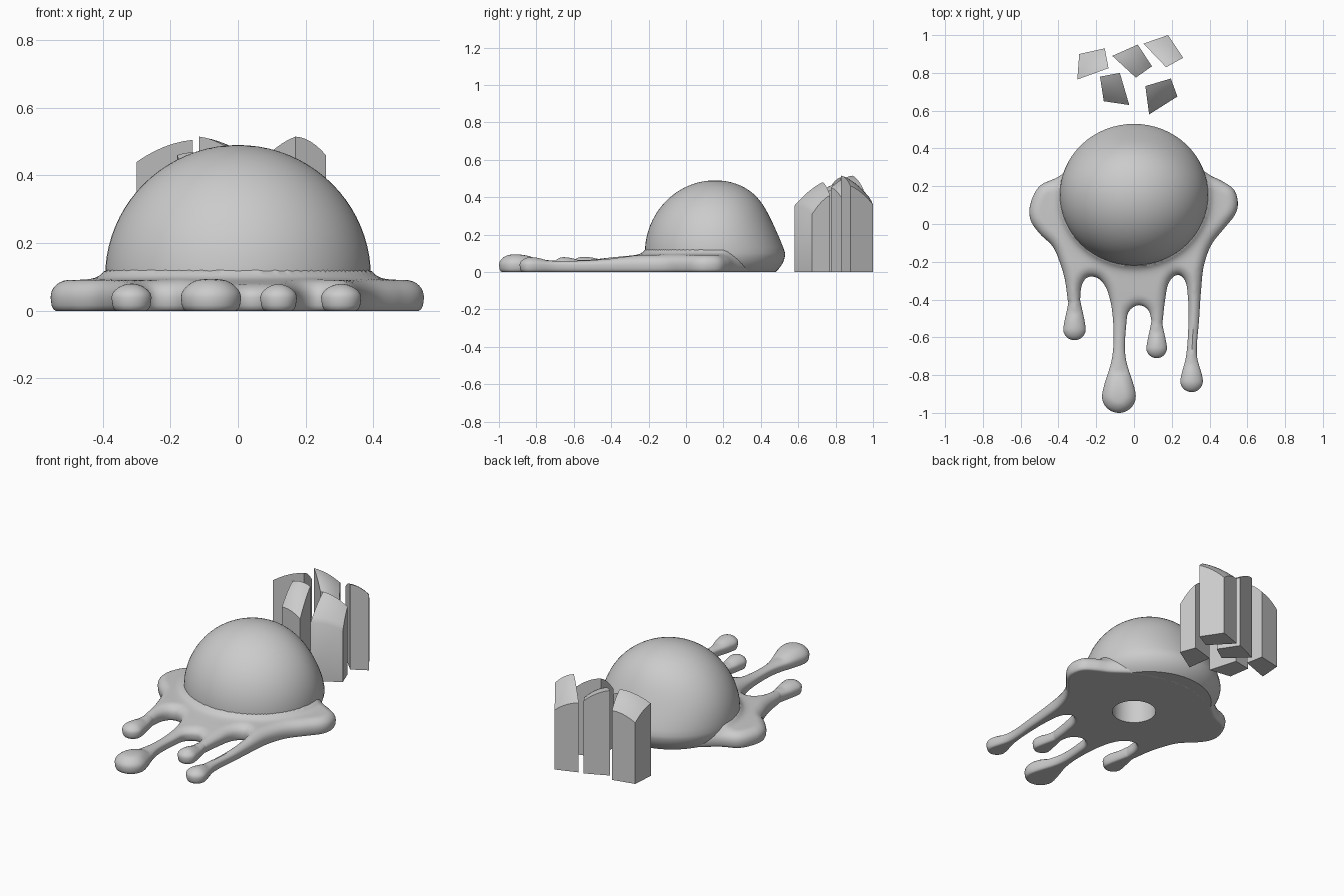
import bpy
import bmesh
import math
from mathutils import Vector, Matrix
from mathutils.kdtree import KDTree
from mathutils.geometry import delaunay_2d_cdt, interpolate_bezier

if "Cube" in bpy.data.objects:
    bpy.data.objects.remove(bpy.data.objects["Cube"])

grey = bpy.data.materials.new("plain grey")
grey.use_nodes = True
grey.diffuse_color = (0.6, 0.6, 0.6, 1)
shader = next(n for n in grey.node_tree.nodes if n.type == 'BSDF_PRINCIPLED')
shader.inputs["Base Color"].default_value = grey.diffuse_color


def make_object(name, bm):
    bmesh.ops.recalc_face_normals(bm, faces=bm.faces[:])
    mesh = bpy.data.meshes.new(name)
    bm.to_mesh(mesh)
    bm.free()
    mesh.materials.append(grey)
    obj = bpy.data.objects.new(name, mesh)
    bpy.context.collection.objects.link(obj)
    return obj


def shade_smooth(obj):
    bpy.ops.object.select_all(action='DESELECT')
    obj.select_set(True)
    bpy.context.view_layer.objects.active = obj
    bpy.ops.object.shade_smooth_by_angle(angle=math.radians(40))


def rounded(distance, width):
    """Quarter-round rise from 0 at the rim to 1 at the given width."""
    return math.sqrt(max(0, 1 - (1 - min(distance / width, 1)) ** 2))


HOLE_RADIUS = 0.122
DOME_Y, DOME_RX, DOME_RY, DOME_RIM, DOME_RISE = 0.155, 0.393, 0.375, 0.1, 0.39

# Dome: squashed sphere, cut flat at the ground and slightly flattened behind
bm = bmesh.new()
bmesh.ops.create_uvsphere(bm, u_segments=64, v_segments=40, radius=1)
for v in bm.verts:
    x, y, z = v.co
    lean = 1 - 0.1 * math.sin(math.pi * z) if y > 0 and z > 0 else 1
    v.co = (x * DOME_RX, DOME_Y + y * DOME_RY * lean,
            DOME_RIM + z * (DOME_RISE if z > 0 else 2 * DOME_RIM))
cut = bmesh.ops.bisect_plane(bm, geom=bm.verts[:] + bm.edges[:] + bm.faces[:],
                             plane_co=(0, 0, 0), plane_no=(0, 0, -1), clear_outer=True)
bmesh.ops.holes_fill(bm, edges=[e for e in bm.edges if e.is_boundary], sides=0)
dome = make_object("dome", bm)

# Round recess in the underside
bm = bmesh.new()
bmesh.ops.create_cone(bm, cap_ends=True, segments=48, radius1=HOLE_RADIUS,
                      radius2=HOLE_RADIUS, depth=0.5)
cutter = make_object("recess_cutter", bm)
cutter.hide_render = True
recess = dome.modifiers.new("recess", 'BOOLEAN')
recess.operation = 'DIFFERENCE'
recess.solver = 'EXACT'
recess.object = cutter
bpy.context.view_layer.objects.active = dome
bpy.ops.object.modifier_apply(modifier=recess.name)
bpy.data.objects.remove(cutter)
shade_smooth(dome)


# Puddle outline: side lobes and four drips ending in round drops
def drip(neck_x, neck_y, half, x, y, r):
    pts = [(neck_x - half, neck_y), (x - half, y + 2.3 * r)]
    for deg in range(160, 390, 36):
        a = math.radians(deg)
        pts.append((x + r * math.cos(a), y + r * math.sin(a)))
    return pts + [(x + half, y + 2.3 * r), (neck_x + half, neck_y)]


drops = [(-0.315, -0.555, 0.06), (-0.08, -0.91, 0.09),
         (0.12, -0.655, 0.055), (0.305, -0.83, 0.06)]
outline = [(-0.4, 0.25), (-0.5, 0.2), (-0.55, 0.1), (-0.547, 0.02), (-0.5, -0.05),
           (-0.43, -0.12), (-0.39, -0.21), (-0.365, -0.3)]
outline += drip(-0.318, -0.4, 0.033, *drops[0])
outline += [(-0.275, -0.32), (-0.24, -0.28), (-0.18, -0.295), (-0.135, -0.37)]
outline += drip(-0.075, -0.52, 0.035, *drops[1])
outline += [(-0.025, -0.46), (0.025, -0.43), (0.075, -0.455)]
outline += drip(0.122, -0.51, 0.03, *drops[2])
outline += [(0.165, -0.4), (0.185, -0.31), (0.23, -0.27), (0.27, -0.3), (0.285, -0.38)]
outline += drip(0.317, -0.5, 0.028, *drops[3])
outline += [(0.355, -0.35), (0.37, -0.22), (0.41, -0.11), (0.48, -0.02), (0.535, 0.05),
            (0.55, 0.11), (0.53, 0.18), (0.47, 0.225), (0.4, 0.26),
            (0.25, 0.36), (0, 0.42), (-0.25, 0.36)]


def smooth_loop(points, steps):
    pts = [Vector(p) for p in points]
    n, result = len(pts), []
    for i in range(n):
        p, a, b, q = (pts[(i + k) % n] for k in (-1, 0, 1, 2))
        span = (b - a).length
        t1 = (b - p).normalized() * span / 3
        t2 = (q - a).normalized() * span / 3
        result += interpolate_bezier(a, a + t1, b - t2, b, steps + 1)[:-1]
    return [Vector((p[0], p[1])) for p in result]


rim = smooth_loop(outline, 7)
count = len(rim)
tree = KDTree(count)
for i, p in enumerate(rim):
    tree.insert((p.x, p.y, 0), i)
tree.balance()


def rim_distance(p):
    return tree.find((p[0], p[1], 0))[2]


# Interior points: rows following the rim, the recess ring and a filling grid
points = list(rim)
edges = [(i, (i + 1) % count) for i in range(count)]
ring = 48
edges += [(count + i, count + (i + 1) % ring) for i in range(ring)]
for i in range(ring):
    a = math.tau * i / ring
    points.append(Vector((math.cos(a), math.sin(a))) * HOLE_RADIUS)
for inset in (0.003, 0.008, 0.015, 0.024):
    for i, p in enumerate(rim):
        t = (rim[(i + 1) % count] - rim[i - 1]).normalized()
        q = p + Vector((-t.y, t.x)) * inset
        if rim_distance(q) > inset * 0.96:
            points.append(q)
STEP = 0.012
for i in range(-48, 49):
    for j in range(-84, 40):
        q = Vector((i * STEP, j * STEP))
        if rim_distance(q) > 0.03 and abs(q.length - HOLE_RADIUS) > STEP / 2:
            points.append(q)
flat, _, tris, *_ = delaunay_2d_cdt(points, edges, [], 1, 1e-6)


def puddle_top(p, d):
    s = min(max((p.y + 0.6) / 0.4, 0), 1)
    height = 0.064 + 0.027 * s * s * (3 - 2 * s)
    for x, y, r in drops:
        near = ((p.x - x) ** 2 + (p.y - y) ** 2) / (1.4 * r) ** 2
        height += (0.03 if r > 0.08 else 0.015) * max(0, 1 - near)
    z = MIDDLE + (height - MIDDLE) * rounded(d, 0.055)
    # soft fillet where the puddle meets the dome
    gap = math.hypot(p.x / DOME_RX, (p.y - DOME_Y) / DOME_RY) - 1
    return z + 0.03 * math.exp(-max(gap, 0) / 0.05) * min(d / 0.06, 1)


MIDDLE = 0.04
bm = bmesh.new()
tops, bottoms = {}, {}
for tri in tris:
    if sum((flat[k] for k in tri), Vector((0, 0))).length / 3 < HOLE_RADIUS * 0.998:
        continue
    for k in tri:
        if k not in tops:
            p, d = flat[k], rim_distance(flat[k])
            tops[k] = bm.verts.new((p.x, p.y, puddle_top(p, d)))
            bottoms[k] = tops[k] if d < 1e-5 else bm.verts.new(
                (p.x, p.y, MIDDLE * (1 - rounded(d, 0.015))))
    bm.faces.new([tops[k] for k in tri])
    low = [bottoms[k] for k in reversed(tri)]
    if any(bottoms[k] is not tops[k] for k in tri):
        bm.faces.new(low)
shade_smooth(make_object("dripping_puddle", bm))


# Shards: upright blocks whose slanted tops bulge slightly
def shard(name, corners, n=6):
    a, b, c, d = (Vector(p) for p in corners)
    bm = bmesh.new()
    grid = []
    for i in range(n + 1):
        u = i / n
        row = []
        for j in range(n + 1):
            w = j / n
            p = a.lerp(b, u).lerp(d.lerp(c, u), w)
            p.z += 0.05 * (u * (1 - u) + w * (1 - w))
            row.append(bm.verts.new(p))
        grid.append(row)
    for i in range(n):
        for j in range(n):
            bm.faces.new((grid[i][j], grid[i + 1][j], grid[i + 1][j + 1], grid[i][j + 1]))
    base = [bm.verts.new((p.x, p.y, 0)) for p in (a, b, c, d)]
    sides = [[r[0] for r in grid], grid[n], [r[n] for r in reversed(grid)], grid[0][::-1]]
    for k, side in enumerate(sides):
        bm.faces.new(side + [base[(k + 1) % 4], base[k]])
    bm.faces.new(base)
    shade_smooth(make_object(name, bm))


shard("shard_back_right", [(-0.29, 0.9, 0.37), (-0.155, 0.93, 0.42),
                           (-0.135, 0.825, 0.505), (-0.3, 0.765, 0.44)])
shard("shard_back_middle", [(-0.115, 0.89, 0.515), (0.02, 0.95, 0.44),
                            (0.095, 0.835, 0.39), (0.01, 0.775, 0.45)])
shard("shard_back_left", [(0.05, 0.955, 0.42), (0.18, 1, 0.36),
                          (0.26, 0.88, 0.46), (0.17, 0.83, 0.515)])
shard("shard_front_right", [(-0.18, 0.78, 0.46), (-0.075, 0.8, 0.45),
                            (-0.025, 0.63, 0.33), (-0.16, 0.65, 0.36)])
shard("shard_front_left", [(0.06, 0.73, 0.48), (0.195, 0.77, 0.41),
                           (0.23, 0.675, 0.31), (0.08, 0.58, 0.355)])
